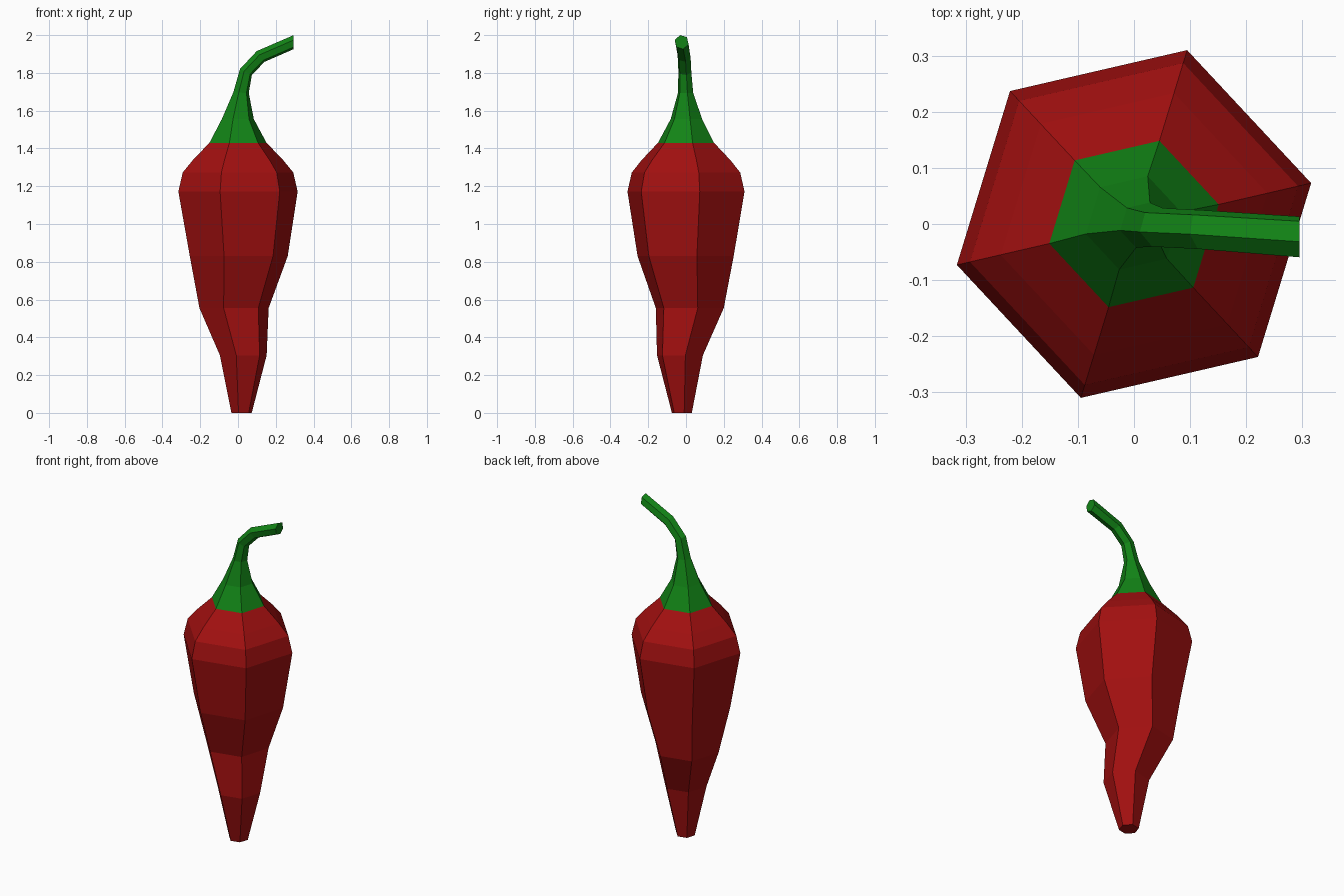
import bpy, bmesh, math

if "Cube" in bpy.data.objects:
    bpy.data.objects.remove(bpy.data.objects["Cube"])

SIDES, PHASE = 6, math.radians(13)


def material(name, rgb):
    m = bpy.data.materials.new(name)
    m.diffuse_color = (*rgb, 1)
    m.use_nodes = True
    m.node_tree.nodes["Principled BSDF"].inputs["Base Color"].default_value = m.diffuse_color
    return m


def hex_loft(name, rings, mat, cap_start, cap_end):
    """Skin six-sided rings given as (x, y, z, radius, tilt towards +x)."""
    bm = bmesh.new()
    loops = []
    for x, y, z, r, tilt in rings:
        t = math.radians(tilt)
        loop = []
        for k in range(SIDES):
            a = PHASE + k * 2 * math.pi / SIDES
            u, v = r * math.cos(a), r * math.sin(a)
            loop.append(bm.verts.new((x + u * math.cos(t), y + v, z - u * math.sin(t))))
        loops.append(loop)
    for a, b in zip(loops, loops[1:]):
        for k in range(SIDES):
            n = (k + 1) % SIDES
            bm.faces.new((a[k], a[n], b[n], b[k]))
    if cap_start:
        bm.faces.new(loops[0][::-1])
    if cap_end:
        bm.faces.new(loops[-1])
    mesh = bpy.data.meshes.new(name)
    bm.to_mesh(mesh)
    bm.free()
    mesh.materials.append(mat)
    obj = bpy.data.objects.new(name, mesh)
    bpy.context.collection.objects.link(obj)
    return obj


red = material("pepper red", (0.36, 0.005, 0.005))
green = material("stem green", (0.006, 0.23, 0.008))

# Slightly crooked pepper body, from the blunt tip up to the shoulder
hex_loft("pepper_body", [
    (0.019, -0.022, 0.0, 0.055, 0),
    (0.028, -0.032, 0.305, 0.127, 0),
    (-0.021, 0.020, 0.555, 0.188, 0),
    (0.004, -0.002, 0.83, 0.266, 0),
    (0, 0, 1.172, 0.324, 0),
    (0, 0, 1.273, 0.300, 0),
    (0, 0, 1.34, 0.244, 0),
    (0, 0, 1.43, 0.155, 0),
], red, True, False)

# Flared cap that narrows into the bent stem
hex_loft("stem", [
    (0, 0, 1.43, 0.155, 0),
    (-0.001, 0.002, 1.555, 0.087, 0),
    (0.016, -0.002, 1.695, 0.042, 2),
    (0.042, -0.006, 1.805, 0.036, 26),
    (0.120, -0.010, 1.887, 0.036, 54),
    (0.295, -0.023, 1.963, 0.038, 90),
], green, False, True)
